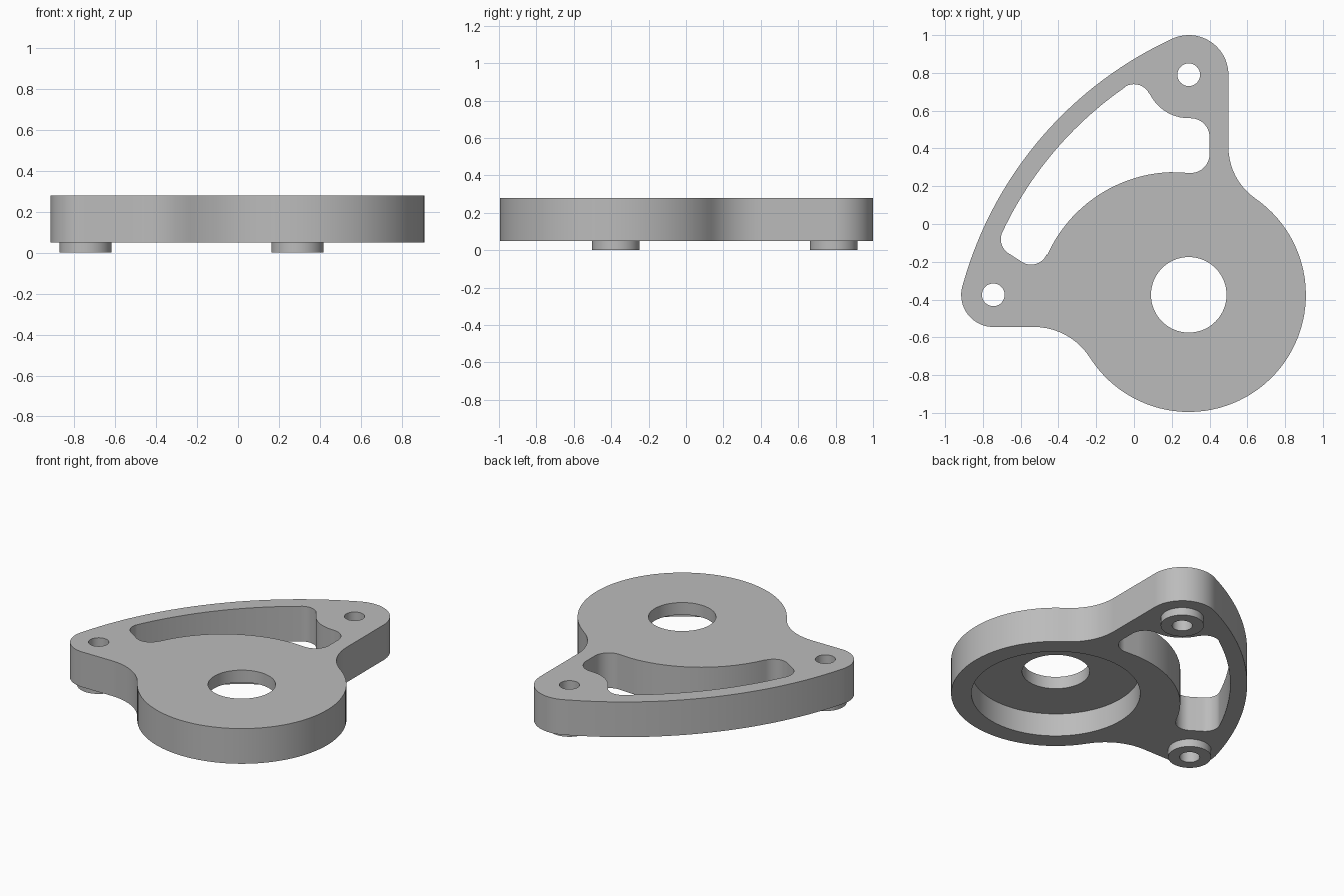
import bpy, bmesh, math
from mathutils import Vector

cube = bpy.data.objects.get("Cube")
if cube:
    bpy.data.objects.remove(cube)

grey = bpy.data.materials.new("plain grey")
grey.use_nodes = True
grey.diffuse_color = (0.5, 0.5, 0.5, 1)
grey.node_tree.nodes["Principled BSDF"].inputs["Base Color"].default_value = grey.diffuse_color

BOTTOM, TOP, RECESS = 0.05, 0.28, 0.20


def arc(centre, radius, start, end):
    """Points along an arc, angles in degrees."""
    steps = max(4, round(abs(end - start) / 360 * max(64, 160 * radius)))
    angles = [math.radians(start + (end - start) * i / steps) for i in range(steps + 1)]
    return [Vector((centre[0] + radius * math.cos(a), centre[1] + radius * math.sin(a)))
            for a in angles]


def heading(a, b):
    """Direction from a to b in degrees, 0 to 360."""
    return math.degrees(math.atan2(b[1] - a[1], b[0] - a[0])) % 360


def prism(name, path, low, high):
    """Closed outline extruded from low to high."""
    points = []
    for p in path:
        if not points or (p - points[-1]).length > 0.002:
            points.append(p)
    if (points[0] - points[-1]).length < 0.002:
        points.pop()
    bm = bmesh.new()
    face = bm.faces.new([bm.verts.new((p.x, p.y, low)) for p in points])
    side = bmesh.ops.extrude_face_region(bm, geom=[face])["geom"]
    bmesh.ops.translate(bm, vec=(0, 0, high - low),
                        verts=[g for g in side if isinstance(g, bmesh.types.BMVert)])
    bmesh.ops.recalc_face_normals(bm, faces=bm.faces)
    mesh = bpy.data.meshes.new(name)
    bm.to_mesh(mesh)
    bm.free()
    mesh.materials.append(grey)
    obj = bpy.data.objects.new(name, mesh)
    bpy.context.collection.objects.link(obj)
    return obj


def combine(target, tool, operation):
    """Apply a boolean and discard the tool."""
    tool.hide_render = True
    mod = target.modifiers.new(tool.name, 'BOOLEAN')
    mod.operation, mod.solver, mod.object = operation, 'EXACT', tool
    bpy.context.view_layer.objects.active = target
    bpy.ops.object.modifier_apply(modifier=mod.name)
    bpy.data.objects.remove(tool)


# Key centres: main disc, two mounting ears, and the long curved rail
disc = Vector((0.29, -0.375))
ear_a = Vector((-0.745, -0.375))
ear_b = Vector((0.29, 0.79))
rail = Vector((1.05, -0.864))
fillet_low = Vector((-0.53, -0.897))
fillet_right = Vector((0.83, 0.407))

# Outer outline, counterclockwise
outline = (
    arc(ear_a, 0.17, heading(rail, ear_a), 270)
    + arc(fillet_low, 0.352, 90, heading(fillet_low, disc))
    + arc(disc, 0.62, heading(disc, fillet_low), 360 + heading(disc, fillet_right))
    + arc(fillet_right, 0.33, heading(fillet_right, disc), 180)
    + arc(ear_b, 0.21, 0, heading(rail, ear_b))
    + arc(rail, 2.03, heading(rail, ear_b), heading(rail, ear_a))
)
plate = prism("mounting_plate", outline, BOTTOM, TOP)

# Curved window between the rail and the disc
left = Vector((-0.615, -0.08))
low = Vector((-0.545, -0.125))
peak = Vector((0, 0.65))
sweep = Vector((0.22, -0.47))
window = (
    arc(rail, 1.93, heading(rail, peak), heading(rail, left))
    + arc(left, 0.09, heading(rail, left), 240)
    + arc(low, 0.09, 240, 360 + heading(low, sweep) - 360)
    + arc(sweep, 0.745, heading(sweep, low), 92)
    + arc((0.30, 0.37), 0.10, -90, 0)
    + arc((0.30, 0.46), 0.10, 0, 90)
    + arc(ear_b, 0.23, 270, heading(ear_b, peak))
    + arc(peak, 0.09, heading(peak, ear_b), heading(rail, peak))
)
combine(plate, prism("window_cutter", window, -0.2, 0.5), 'DIFFERENCE')

# Raised feet under the ears, with through holes
for ear in (ear_a, ear_b):
    combine(plate, prism("foot", arc(ear, 0.1275, 0, 360), 0, 0.15), 'UNION')
    combine(plate, prism("screw_hole", arc(ear, 0.06, 0, 360), -0.2, 0.5), 'DIFFERENCE')

# Central bore and the wide recess below it
combine(plate, prism("recess_cutter", arc(disc, 0.5, 0, 360), -0.2, RECESS), 'DIFFERENCE')
combine(plate, prism("bore_cutter", arc(disc, 0.2, 0, 360), -0.2, 0.5), 'DIFFERENCE')

bpy.ops.object.select_all(action='DESELECT')
plate.select_set(True)
bpy.context.view_layer.objects.active = plate
bpy.ops.object.shade_smooth_by_angle(angle=math.radians(30))
